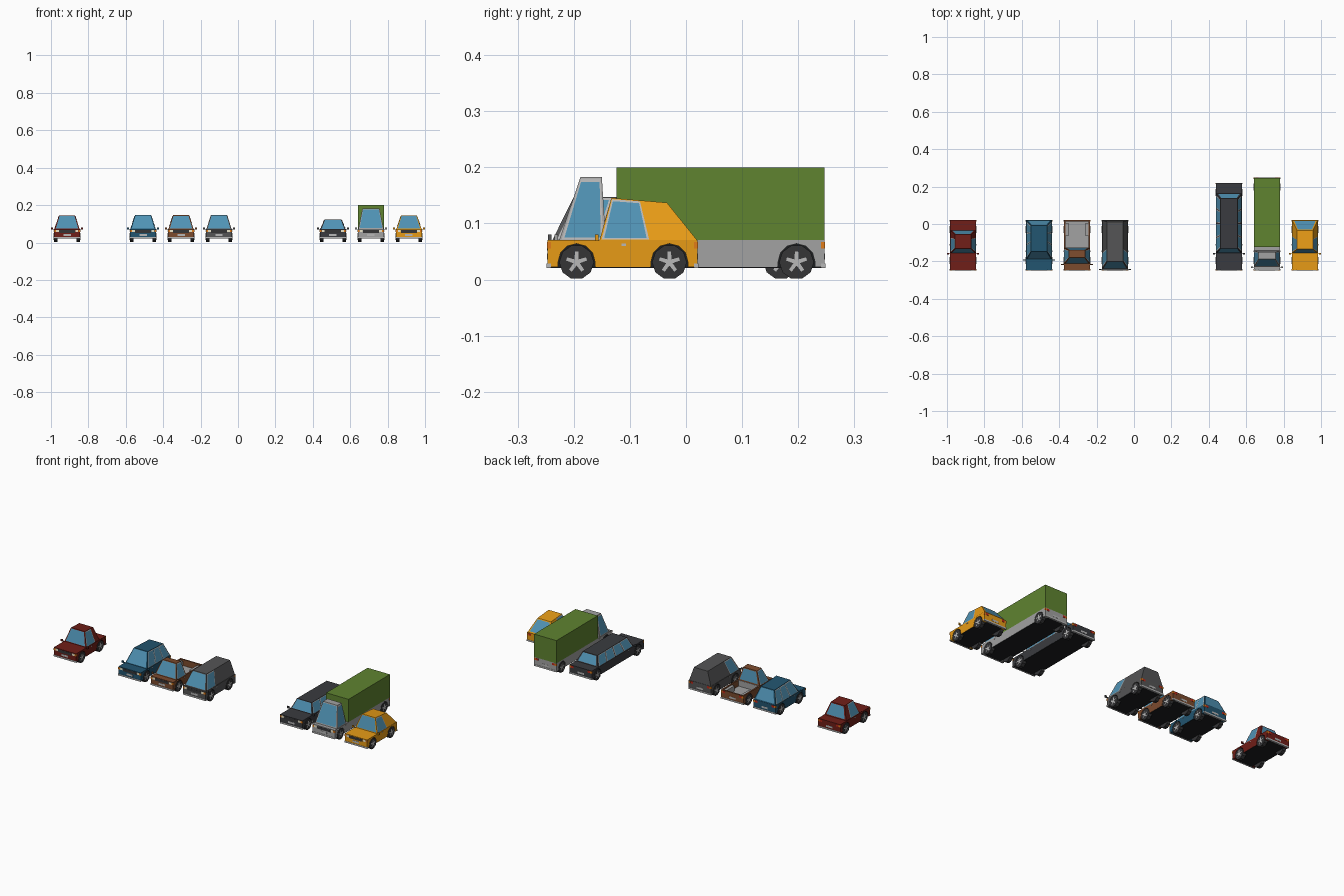
import bpy, bmesh, math
from mathutils import Vector

if "Cube" in bpy.data.objects:
    bpy.data.objects.remove(bpy.data.objects["Cube"])

def mat(name, *rgb):
    m = bpy.data.materials.new(name)
    m.diffuse_color = (*rgb, 1)
    m.use_nodes = True
    m.node_tree.nodes["Principled BSDF"].inputs["Base Color"].default_value = m.diffuse_color
    return m

RED = mat("dark_red", .16, .013, .009)
BLUE = mat("deep_blue", .016, .09, .16)
BROWN = mat("brown", .20, .07, .027)
SLATE = mat("slate", .09, .09, .092)
BLACK = mat("charcoal", .042, .044, .05)
SILVER = mat("silver", .36, .36, .36)
YELLOW = mat("yellow", .80, .33, .008)
GREEN = mat("green", .115, .23, .03)
GLASS = mat("glass", .08, .29, .46)
TRIM = mat("trim", .48, .48, .48)
TYRE = mat("tyre", .035, .035, .037)
UNDER = mat("underside", .012, .013, .015)
LAMP = mat("headlight", .85, .8, .6)
AMBER = mat("indicator", .75, .2, .01)
TAIL = mat("tail_light", .5, .02, .01)

FRONT, SILL, WAIST, HALF, R = -.247, .022, .0705, .07, .031
cx = 0  # x position of the vehicle being built

def obj(name, verts, faces, material, closed=True):
    me = bpy.data.meshes.new(name)
    me.from_pydata([(x + cx, y, z) for x, y, z in verts], [], faces)
    if closed:
        bm = bmesh.new()
        bm.from_mesh(me)
        bmesh.ops.recalc_face_normals(bm, faces=bm.faces)
        bm.to_mesh(me)
        bm.free()
    me.materials.append(material)
    o = bpy.data.objects.new(name, me)
    bpy.context.collection.objects.link(o)
    return o

def prism(name, pts, x0, x1, material):
    """Extrude a side (y, z) profile along x."""
    n = len(pts)
    verts = [(x, y, z) for x in (x0, x1) for y, z in pts]
    faces = [list(range(n)), list(range(n, 2 * n))]
    faces += [[i, (i + 1) % n, n + (i + 1) % n, n + i] for i in range(n)]
    return obj(name, verts, faces, material)

def box(name, x0, x1, y0, y1, z0, z1, material):
    return prism(name, [(y0, z0), (y1, z0), (y1, z1), (y0, z1)], x0, x1, material)

def pair(name, x0, x1, *rest):
    for s, side in ((1, "right"), (-1, "left")):
        box(f"{name}_{side}", s * x0, s * x1, *rest)

def arch(y):
    r = R + .002
    pts = [(y + r * math.cos(a), R + r * math.sin(a))
           for a in (math.pi * (1 - i / 6) for i in range(7))]
    return [(y - r, SILL)] + pts + [(y + r, SILL)]

def outline(y0, y1, axles):
    """Lower body profile with wheel arches."""
    pts = [(y0, WAIST), (y0, SILL)]
    for a in axles:
        pts += arch(a)
    return pts + [(y1, SILL), (y1, WAIST)]

def patch(name, corners, u0, u1, v0, v1, lift, material):
    """Flat panel on a quad face, lifted off it."""
    a, b, c, d = corners
    n = (b - a).cross(d - a).normalized() * lift
    pts = [a.lerp(b, u).lerp(d.lerp(c, u), v) + n
           for u, v in ((u0, v0), (u1, v0), (u1, v1), (u0, v1))]
    obj(name, pts, [(0, 1, 2, 3)], material, False)

def wheel(kind, s, y):
    n = 10
    ring = [(y + R * math.cos(math.tau * i / n), R + R * math.sin(math.tau * i / n)) for i in range(n)]
    prism(kind + "_tyre", ring, s * .05, s * .0702, TYRE)
    # five tapered spokes around a hub
    star = []
    for i in range(5):
        for da, r in ((-.62, .006), (-.16, .019), (.16, .019)):
            a = math.tau * i / 5 + da + math.pi / 2
            star.append((y + r * math.cos(a), R + r * math.sin(a)))
    prism(kind + "_spokes", star, s * .069, s * .0712, TRIM)

def cabin(kind, color, base, top, z, th, windows, rear_glass):
    """Tapered cabin; windows lists (start, end) fractions along each side."""
    (y0, y1), (t0, t1), (z0, z1), bh = base, top, z, .068
    V = Vector
    low = [V((-bh, y0, WAIST)), V((bh, y0, WAIST)), V((bh, y1, WAIST)), V((-bh, y1, WAIST))]
    up = [V((-th, t0, z0)), V((th, t0, z0)), V((th, t1, z1)), V((-th, t1, z1))]
    quads = [(0, 1, 2, 3), (4, 5, 6, 7)] + [(i, (i + 1) % 4, 4 + (i + 1) % 4, 4 + i) for i in range(4)]
    obj(kind + "_cabin", low + up, quads, color)
    def face(i):
        j = (i + 1) % 4
        return low[i], low[j], up[j], up[i]
    patch(kind + "_windshield", face(0), .05, .95, .05, .95, .001, GLASS)
    if rear_glass:
        patch(kind + "_rear_window", face(2), .07, .93, .08, .93, .001, GLASS)
    length = y1 - y0
    for u0, u1 in windows:
        e = .004 / length
        for i in (1, 3):
            a, b = (u0, u1) if i == 1 else (1 - u1, 1 - u0)
            patch(kind + "_window_frame", face(i), a, b, .01, .97, .0006, TRIM)
            patch(kind + "_side_window", face(i), a + e, b - e, .04, .92, .0012, GLASS)

def vehicle(kind, slot, color, end, base, top, z, th, windows, rear_glass=True, bed=False):
    global cx
    cx = slot * .2031
    axles = (-.195, end - .05)
    # lower body, optionally with an open load bed
    if bed:
        wall = base[1]
        prism(kind + "_body", outline(FRONT, wall, axles[:1]), -HALF, HALF, color)
        for s in (1, -1):
            prism(kind + "_bed_side", outline(wall, end, axles[1:]), s * .062, s * HALF, color)
        box(kind + "_tailgate", -.062, .062, end - .008, end, SILL, WAIST, color)
        box(kind + "_bed_floor", -.062, .062, wall, end - .008, .03, .036, SILVER)
        box(kind + "_bed_front", -.062, .062, wall, wall + .002, .036, WAIST - .001, SILVER)
        pair(kind + "_wheel_well", .045, .0625, axles[1] - .035, axles[1] + .035, .034, .066, SILVER)
    else:
        prism(kind + "_body", outline(FRONT, end, axles), -HALF, HALF, color)
    # dark underside filling the space between the wheels
    box(kind + "_underside", -.049, .049, FRONT + .003, end - .003, .0208, .034 if bed else .066, UNDER)
    box(kind + "_floor", -.069, .069, axles[0] + .035, axles[1] - .035, .0208, .024, UNDER)
    for s in (1, -1):
        for y in axles:
            wheel(kind, s, y)
    cabin(kind, color, base, top, z, th, windows, rear_glass)
    # bumpers, lamps, plates at both ends
    for tag, y, d, lamp in (("front", FRONT, 1, LAMP), ("rear", end, -1, TAIL)):
        o, i = y - d * .0015, y + d * .006
        box(f"{kind}_{tag}_bumper", -.0712, .0712, o, i, .0205, .029, TRIM)
        pair(f"{kind}_{tag}_indicator", .0600, .0708, y - d * .001, i, .0555, .067, AMBER)
        pair(f"{kind}_{tag}_lamp", .044, .0598, y - d * .001, i, .0555, .067, lamp)
        box(f"{kind}_{tag}_plate", -.02, .02, y - d * .001, i, .036, .046, TRIM)
    box(kind + "_grille", -.042, .042, FRONT - .0008, FRONT + .004, .052, .067, TYRE)
    # mirrors and door handles
    m = base[0] - .005
    pair(kind + "_mirror_arm", .066, .078, m - .001, m + .002, .070, .0735, color)
    pair(kind + "_mirror", .0755, .086, m - .003, m + .003, .069, .080, color)
    h = max(base[0] + .043, -.145)
    pair(kind + "_door_handle", .069, .0718, h - .004, h + .004, .060, .064, TRIM)

SHORT = .0205
vehicle("sedan", -4.5, RED, SHORT, (-.154, -.035), (-.131, -.056), (.1455, .142), .043, [(.03, .68)])
vehicle("wagon", -2.5, BLUE, SHORT, (-.188, .019), (-.147, -.008), (.1465, .140), .043,
        [(.03, .36), (.38, .68), (.70, .97)])
vehicle("pickup", -1.5, BROWN, SHORT, (-.212, -.128), (-.18, -.14), (.1465, .144), .043, [(.05, .93)], bed=True)
vehicle("van", -.5, SLATE, SHORT, (-.238, .019), (-.2, .012), (.1475, .1465), .043, [(.03, .32)], False)
vehicle("limousine", 2.5, BLACK, .219, (-.154, .163), (-.13, .136), (.123, .121), .046,
        [(.02, .25), (.265, .49), (.51, .735), (.75, .97)])
vehicle("truck", 3.5, SILVER, .247, (-.226, -.143), (-.188, -.15), (.183, .183), .045, [(.05, .94)], False)
box("truck_cargo_box", -HALF, HALF, -.124, .247, WAIST, .2, GREEN)
vehicle("hatchback", 4.5, YELLOW, SHORT, (-.154, .0195), (-.133, -.034), (.1455, .137), .042, [(.02, .51)])
